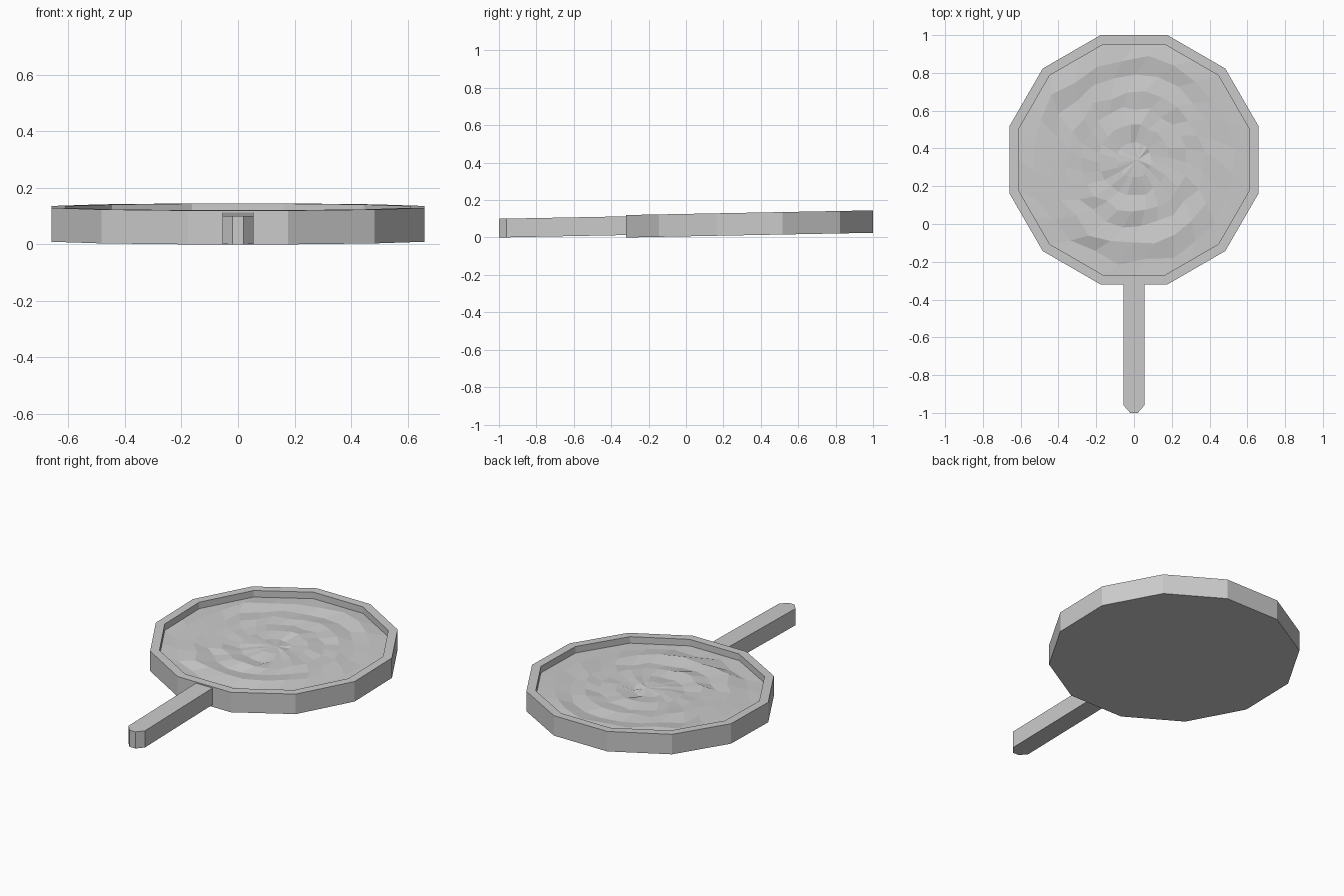
import bpy, math, random

if "Cube" in bpy.data.objects:
    bpy.data.objects.remove(bpy.data.objects["Cube"])

random.seed(4)
CY, APO, INNER = 0.34, 0.66, 0.61   # disc centre, outer and inner apothem
TILT = 0.019                        # whole model rises gently to the back


def make(name, verts, faces):
    me = bpy.data.meshes.new(name)
    me.from_pydata([(x, y, z + TILT * (y + 1)) for x, y, z in verts], [], faces)
    me.update()
    ob = bpy.data.objects.new(name, me)
    bpy.context.collection.objects.link(ob)
    return ob


def ring(apothem, z):
    r = apothem / math.cos(math.pi / 12)
    return [(r * math.cos(math.radians(15 + 30 * k)),
             CY + r * math.sin(math.radians(15 + 30 * k)), z) for k in range(12)]


def bridge(rings, n):
    return [(a * n + k, a * n + (k + 1) % n, (a + 1) * n + (k + 1) % n, (a + 1) * n + k)
            for a in range(rings - 1) for k in range(n)]


# Twelve-sided tray with raised rim, closed underneath
tray = ring(APO, -0.013) + ring(APO, 0.107) + ring(INNER, 0.107) + ring(INNER, 0.06)
make("rim_tray", tray, [tuple(reversed(range(12)))] + bridge(4, 12))

# Uneven faceted filling with a faint spiral swirl
N = 24
scales = [1.0, 0.86, 0.72, 0.58, 0.44, 0.3, 0.15]
verts = []
for i, s in enumerate(scales):
    for k in range(N):
        a = math.radians(15 * k + 15) + (0.12 * i if i else 0)
        edge = INNER if k % 2 else INNER / math.cos(math.pi / 12)
        r = edge * s
        z = 0.068
        if i:
            r *= random.uniform(0.96, 1.04)
            z = 0.072 + 0.007 * math.sin(a + s * 22) + random.uniform(-0.005, 0.005)
        verts.append((r * math.cos(a), CY + r * math.sin(a), z))
faces = bridge(len(scales), N)
verts.append((0.02, CY, 0.075))
base = (len(scales) - 1) * N
faces += [(base + k, base + (k + 1) % N, len(verts) - 1) for k in range(N)]
make("swirled_filling", verts, faces)

# Handle with clipped tip
outline = [(-0.055, -0.28), (-0.055, -0.96), (-0.02, -1), (0.02, -1), (0.055, -0.96), (0.055, -0.28)]
hv = [(x, y, z) for z in (0, 0.1) for x, y in outline]
make("handle", hv, [tuple(reversed(range(6))), tuple(range(6, 12))] + bridge(2, 6))
